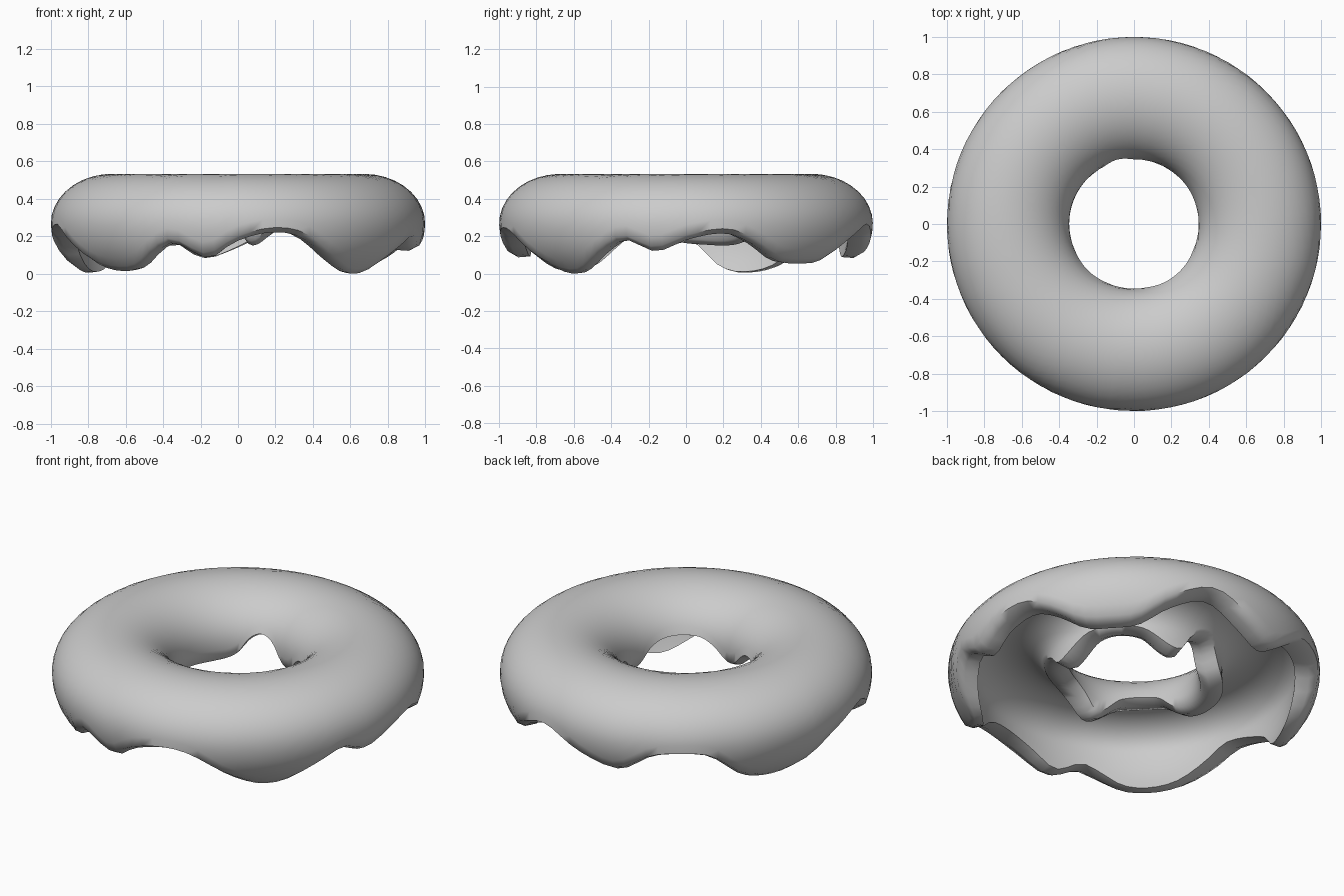
import bpy, bmesh, math

cube = bpy.data.objects.get("Cube")
if cube:
    bpy.data.objects.remove(cube, do_unlink=True)

# Ring dimensions: centre radius, centre height, then (half width, rise, drop)
RING, MID = 0.672, 0.268
OUTSIDE = (0.327, 0.265, 0.32)
INSIDE = (0.2, 0.155, 0.37)
COLUMNS, ROWS = 96, 20

# Lower edge of the drips: (angle in degrees, height)
OUTER_EDGE = [(-165, .24), (-155, .14), (-146, .05), (-136, .015), (-126, .035),
              (-117, .13), (-111, .165), (-100, .085), (-91, .17), (-80, .22),
              (-70, .2), (-57, .07), (-46, 0), (-38, .02), (-28, .12),
              (-20, .18), (-10, .12), (1, .185), (13, .215), (22, .16),
              (32, .07), (42, .055), (52, .07), (63, .17), (76, .24),
              (90, .14), (102, .085), (114, .2), (124, .22), (133, .2),
              (145, .05), (158, .005), (168, .04), (177, .16)]
INNER_EDGE = [(-170, .18), (-150, .27), (-120, .27), (-97, .17), (-80, .25),
              (-66, .29), (-38, .29), (-22, .25), (-7, .16), (20, .26),
              (55, .25), (80, .15), (92, .27), (104, .31), (115, .28),
              (126, .19), (140, .155), (165, .155)]


def edge_height(points, angle):
    """Smooth curve through the points, closed around the circle."""
    loop = [(a - 360, z) for a, z in points[-2:]] + points
    loop += [(a + 360, z) for a, z in points[:2]]
    for before, (a0, z0), (a1, z1), after in zip(loop, loop[1:], loop[2:], loop[3:]):
        if a0 <= angle <= a1:
            span = a1 - a0
            t = (angle - a0) / span
            m0 = (z1 - before[1]) / (a1 - before[0]) * span
            m1 = (after[1] - z0) / (after[0] - a0) * span
            ease = t * t * (3 - 2 * t)
            bend = t * (1 - t) * ((1 - t) * m0 - t * m1)
            return max(0, z0 + (z1 - z0) * ease + bend)


def arc(shape, outer_z, inner_z):
    """Section from the outer edge over the top to the inner edge, as (r, z)."""
    width, rise, drop = shape

    def tube_angle(z):
        return math.asin(max(-1, min(1, (z - MID) / (rise if z > MID else drop))))

    start, end = tube_angle(outer_z), math.pi - tube_angle(inner_z)
    section = []
    for j in range(ROWS + 1):
        p = start + (end - start) * j / ROWS
        s = math.sin(p)
        section.append((RING + width * math.cos(p), MID + (rise if s > 0 else drop) * s))
    return section


def lip(a, b, z):
    """Lowest point of the rounded lip, between the outside and inside edges."""
    return (a[0] * 0.6 + b[0] * 0.4, z)


# Thick icing shell: outside skin, rounded lips and hollow underside
bm = bmesh.new()
columns = []
for i in range(COLUMNS):
    degrees = -180 + 360 * i / COLUMNS
    a = math.radians(degrees)
    outer_z = edge_height(OUTER_EDGE, degrees)
    inner_z = edge_height(INNER_EDGE, degrees)
    skin = arc(OUTSIDE, outer_z + 0.025, inner_z + 0.025)
    hollow = arc(INSIDE, outer_z + 0.005, inner_z + 0.02)
    section = skin + [lip(skin[-1], hollow[-1], inner_z)] + hollow[::-1]
    section.append(lip(skin[0], hollow[0], outer_z))
    columns.append([bm.verts.new((r * math.cos(a), r * math.sin(a), z)) for r, z in section])
for i, column in enumerate(columns):
    following = columns[(i + 1) % COLUMNS]
    for j in range(len(column)):
        k = (j + 1) % len(column)
        bm.faces.new((column[j], following[j], following[k], column[k]))
bmesh.ops.recalc_face_normals(bm, faces=bm.faces)

mesh = bpy.data.meshes.new("icing_ring")
bm.to_mesh(mesh)
bm.free()
icing = bpy.data.objects.new("icing_ring", mesh)
bpy.context.collection.objects.link(icing)

# Plain grey icing
grey = bpy.data.materials.new("icing_grey")
grey.use_nodes = True
color = (0.6, 0.6, 0.6, 1)
grey.diffuse_color = color
grey.node_tree.nodes["Principled BSDF"].inputs["Base Color"].default_value = color
mesh.materials.append(grey)

# Smooth skin with a crisp inner lip
bpy.context.view_layer.objects.active = icing
icing.select_set(True)
bpy.ops.object.shade_smooth_by_angle(angle=math.radians(60))
